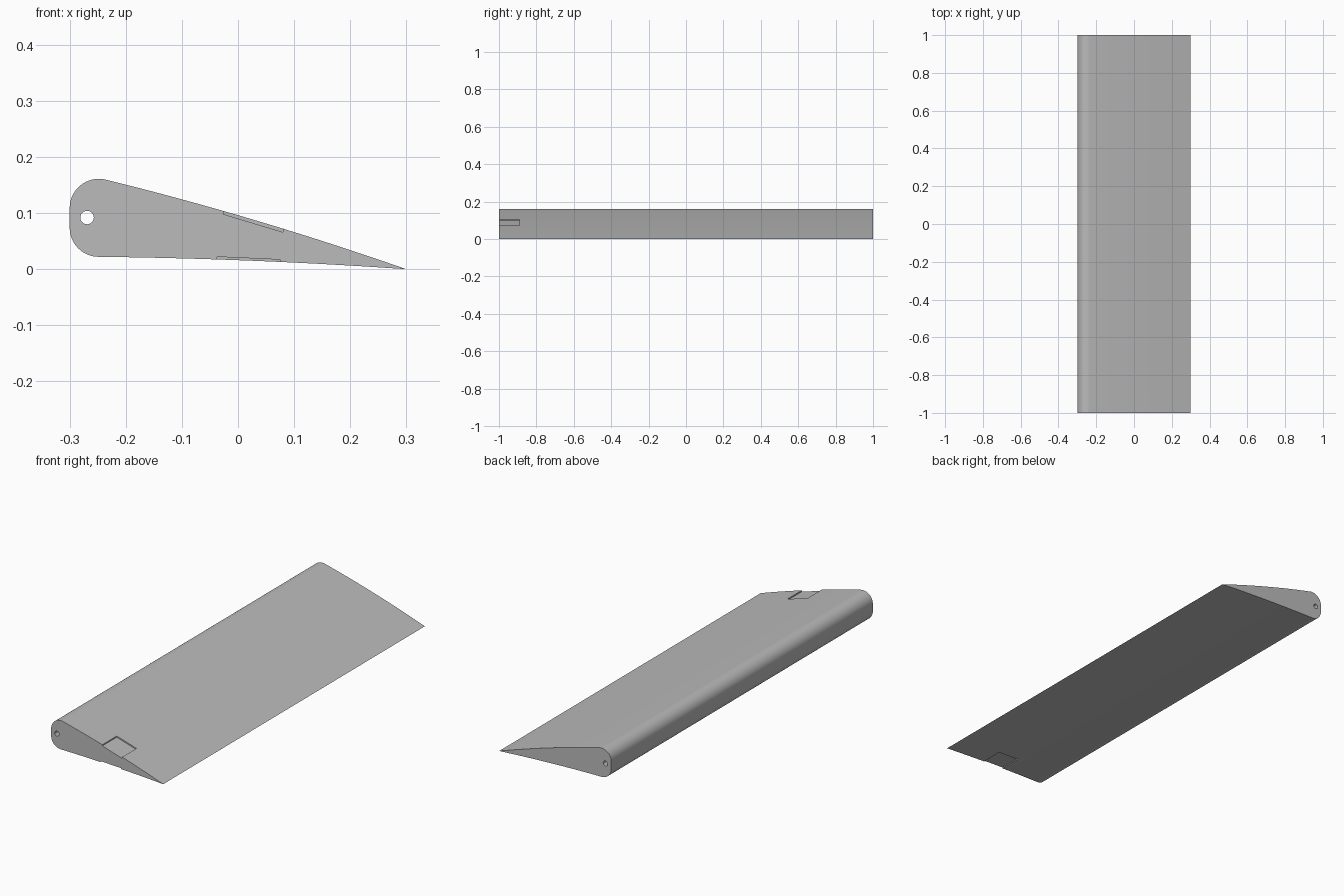
import bpy, bmesh, math

if "Cube" in bpy.data.objects:
    bpy.data.objects.remove(bpy.data.objects["Cube"], do_unlink=True)

grey = bpy.data.materials.new("plain grey")
grey.use_nodes = True
color = (0.5, 0.5, 0.5, 1)
grey.diffuse_color = color
grey.node_tree.nodes["Principled BSDF"].inputs["Base Color"].default_value = color


def arc(cx, cz, r, start, end, steps):
    """Points on an arc in the x-z plane, angles in degrees."""
    angles = [math.radians(start + (end - start) * i / steps) for i in range(steps + 1)]
    return [(cx + r * math.cos(a), cz + r * math.sin(a)) for a in angles]


def bow(a, b, bulge, steps):
    """Shallow parabolic curve between two points, ends left out."""
    pts = []
    for i in range(1, steps):
        t = i / steps
        pts.append((a[0] + (b[0] - a[0]) * t,
                    a[1] + (b[1] - a[1]) * t + 4 * bulge * t * (1 - t)))
    return pts


def prism(name, profile, y0, y1):
    """Extrude an x-z profile along y."""
    bm = bmesh.new()
    face = bm.faces.new([bm.verts.new((x, y0, z)) for x, z in profile])
    moved = bmesh.ops.extrude_face_region(bm, geom=[face])["geom"]
    bmesh.ops.translate(bm, vec=(0, y1 - y0, 0),
                        verts=[v for v in moved if isinstance(v, bmesh.types.BMVert)])
    bmesh.ops.recalc_face_normals(bm, faces=bm.faces)
    mesh = bpy.data.meshes.new(name)
    bm.to_mesh(mesh)
    bm.free()
    mesh.materials.append(grey)
    obj = bpy.data.objects.new(name, mesh)
    bpy.context.collection.objects.link(obj)
    return obj


# Tapered blade with a rounded nose and a sharp trailing edge
tail = (0.3, 0.0)
lower = arc(-0.248, 0.074, 0.052, 180, 270, 16)
upper = arc(-0.248, 0.109, 0.052, 77, 180, 18)
profile = (lower + bow(lower[-1], tail, 0.004, 14) + [tail]
           + bow(tail, upper[0], 0.007, 14) + upper)
blade = prism("blade", profile, -1, 1)

# Pivot bore and the two shallow end recesses
cutters = [
    prism("pivot_bore_cutter", arc(-0.269, 0.092, 0.012, 0, 345, 23), -1.1, 1.1),
    prism("top_recess_cutter",
          [(-0.026, 0.098), (0.08, 0.066), (0.08, 0.13), (-0.026, 0.13)], -1.1, -0.89),
    prism("bottom_recess_cutter",
          [(-0.037, 0.022), (0.075, 0.017), (0.075, -0.03), (-0.037, -0.03)], -1.1, -0.89),
]
bpy.context.view_layer.objects.active = blade
for cutter in cutters:
    cutter.hide_render = True
    mod = blade.modifiers.new(cutter.name, "BOOLEAN")
    mod.operation = "DIFFERENCE"
    mod.solver = "EXACT"
    mod.object = cutter
    bpy.ops.object.modifier_apply(modifier=mod.name)
    bpy.data.objects.remove(cutter, do_unlink=True)

# Smooth skin, crisp ends and recesses
bpy.ops.object.select_all(action="DESELECT")
blade.select_set(True)
bpy.ops.object.shade_smooth_by_angle(angle=math.radians(30))
